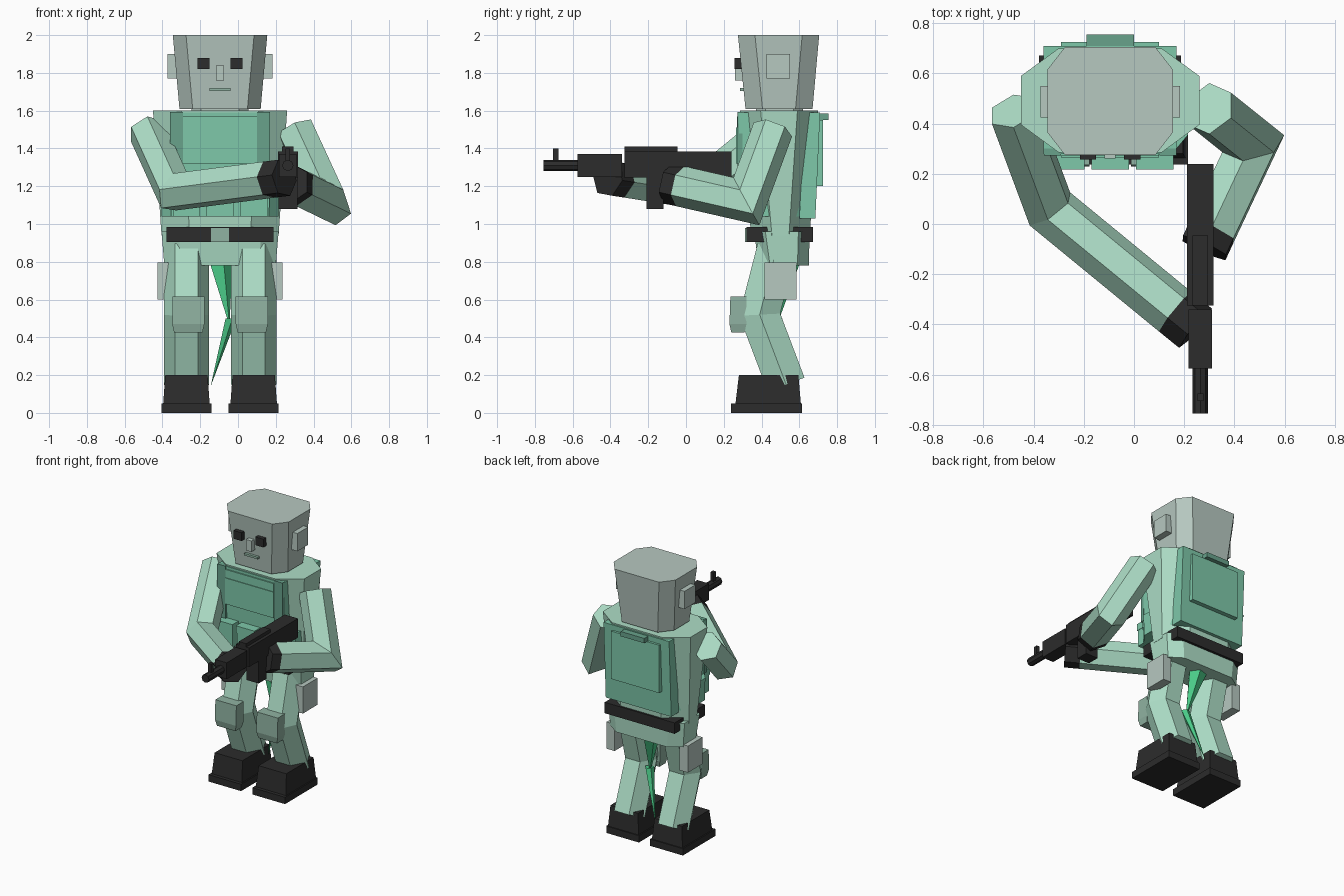
import bpy, bmesh
from math import pi, cos, sin
from mathutils import Vector

if "Cube" in bpy.data.objects:
    bpy.data.objects.remove(bpy.data.objects["Cube"])

CX = -0.095  # body centre line


def material(name, r, g, b):
    m = bpy.data.materials.new(name)
    m.use_nodes = True
    m.diffuse_color = (r, g, b, 1)
    m.node_tree.nodes["Principled BSDF"].inputs["Base Color"].default_value = (r, g, b, 1)
    return m


CLOTH = material("pale green cloth", 0.42, 0.73, 0.57)
SKIN = material("grey green skin", 0.47, 0.58, 0.53)
VEST = material("vest green", 0.21, 0.58, 0.40)
STRAP = material("dark vest green", 0.14, 0.36, 0.26)
PAD = material("pad green", 0.28, 0.45, 0.36)
BLACK = material("black", 0.025, 0.025, 0.025)
SPIKE = material("bright green", 0.07, 0.60, 0.25)


def finish(name, bm, *mats):
    bmesh.ops.recalc_face_normals(bm, faces=bm.faces)
    me = bpy.data.meshes.new(name)
    bm.to_mesh(me)
    bm.free()
    for m in mats:
        me.materials.append(m)
    ob = bpy.data.objects.new(name, me)
    bpy.context.collection.objects.link(ob)
    return ob


def loft(bm, rings):
    """Skin a list of vertex rings and cap both ends."""
    for a, b in zip(rings, rings[1:]):
        for i in range(len(a)):
            j = (i + 1) % len(a)
            bm.faces.new((a[i], a[j], b[j], b[i]))
    bm.faces.new(rings[0])
    bm.faces.new(rings[-1])


def block(name, mat, levels, cut=None):
    """Stack of rectangles (z, x0, x1, y0, y1); cut=(dx, dy) chamfers the corners."""
    bm = bmesh.new()
    rings = []
    for z, x0, x1, y0, y1 in levels:
        if cut:
            a, b = cut
            pts = [(x0 + a, y0), (x1 - a, y0), (x1, y0 + b), (x1, y1 - b),
                   (x1 - a, y1), (x0 + a, y1), (x0, y1 - b), (x0, y0 + b)]
        else:
            pts = [(x0, y0), (x1, y0), (x1, y1), (x0, y1)]
        rings.append([bm.verts.new((x, y, z)) for x, y in pts])
    loft(bm, rings)
    return finish(name, bm, mat)


def box(name, mat, x0, x1, y0, y1, z0, z1):
    return block(name, mat, [(z0, x0, x1, y0, y1), (z1, x0, x1, y0, y1)])


def limb(name, pts, radius, mats, sides=6, turn=0.0):
    """Faceted tube with mitred joints; the last material colours the end segment."""
    pts = [Vector(p) for p in pts]
    dirs = [(b - a).normalized() for a, b in zip(pts, pts[1:])]
    u = dirs[0].cross(Vector((1, 0, 0))).normalized()
    v = dirs[0].cross(u)
    ring = [pts[0] + radius * (u * cos(turn + 2 * pi * i / sides) + v * sin(turn + 2 * pi * i / sides))
            for i in range(sides)]
    bm = bmesh.new()
    rings = [[bm.verts.new(p) for p in ring]]
    for k, d in enumerate(dirs):
        end = pts[k + 1]
        n = (d + dirs[k + 1]).normalized() if k + 1 < len(dirs) else d
        ring = [p + d * ((end - p).dot(n) / d.dot(n)) for p in ring]
        rings.append([bm.verts.new(p) for p in ring])
    loft(bm, rings)
    if len(mats) > 1:
        tip = set(rings[-1])
        for f in bm.faces:
            if any(w in tip for w in f.verts):
                f.material_index = 1
    return finish(name, bm, *mats)


def cone(name, mat, base, tip, radius, sides=5):
    bm = bmesh.new()
    bx, by, bz = base
    ring = [bm.verts.new((bx + radius * cos(2 * pi * i / sides), by + radius * sin(2 * pi * i / sides), bz))
            for i in range(sides)]
    top = bm.verts.new(tip)
    bm.faces.new(ring)
    for i in range(sides):
        bm.faces.new((ring[i], ring[(i + 1) % sides], top))
    finish(name, bm, mat)


# Head and face
block("head", SKIN, [(1.61, CX - .215, CX + .215, .315, .67), (2.0, CX - .25, CX + .25, .275, .705)], (.07, .09))
block("neck", SKIN, [(1.56, CX - .15, CX + .15, .37, .62), (1.63, CX - .15, CX + .15, .37, .62)], (.05, .05))
box("nose", SKIN, CX - .022, CX + .022, .26, .31, 1.76, 1.84)
box("mouth", PAD, CX - .055, CX + .055, .285, .31, 1.705, 1.72)

# Torso, hips and belt
block("torso", CLOTH, [(.94, CX - .31, CX + .31, .345, .655), (1.6, CX - .355, CX + .355, .285, .7)], (.15, .11))
block("hips", CLOTH, [(.78, CX - .295, CX + .295, .385, .65), (.96, CX - .31, CX + .31, .36, .655)], (.09, .06))
box("belt", BLACK, CX - .283, CX + .283, .32, .672, .905, .985)
box("buckle", PAD, CX - .048, CX + .048, .313, .33, .905, .98)

# Vest
block("vest_front", VEST, [(1.04, CX - .26, CX + .26, .29, .38), (1.59, CX - .265, CX + .265, .278, .33)])
block("vest_band", VEST, [(1.04, CX - .31, CX + .31, .30, .6), (1.2, CX - .31, CX + .31, .295, .6)], (.05, .06))
box("chest_panel", VEST, CX - .195, CX + .195, .265, .3, 1.32, 1.51)
box("chest_flap", VEST, CX - .195, CX + .195, .27, .3, 1.51, 1.57)
for i in (-1, 0, 1):
    x = CX + i * .178
    box("pouch", VEST, x - .072, x + .072, .225, .31, 1.04, 1.18)
    box("pouch_flap", VEST, x - .075, x + .075, .218, .31, 1.16, 1.21)
block("vest_back", VEST, [(1.03, CX - .265, CX + .265, .6, .685), (1.59, CX - .265, CX + .265, .63, .71)])
box("back_panel", VEST, CX - .195, CX + .195, .67, .725, 1.2, 1.55)
box("back_handle", STRAP, CX - .095, CX + .095, .7, .755, 1.55, 1.585)

# Paired parts
for s, side in ((1, "left"), (-1, "right")):
    def pair(c, half):
        m = CX + s * c
        return m - half, m + half

    box(side + "_eye", BLACK, *pair(.088, .032), .257, .3, 1.82, 1.88)
    box(side + "_ear", SKIN, *pair(.25, .028), .425, .55, 1.77, 1.9)
    box(side + "_vest_strap", STRAP, *pair(.23, .034), .272, .3, 1.2, 1.592)
    box(side + "_thigh_pouch", SKIN, *pair(.297, .033), .415, .585, .6, .795)
    block(side + "_knee_pad", PAD, [(.425, *pair(.168, .075), .24, .31), (.47, *pair(.168, .085), .23, .32),
                                    (.615, *pair(.168, .085), .235, .32)])
    x = CX + s * .178
    limb(side + "_leg", [(x, .48, .87), (x, .39, .52), (x, .53, .15)], .12, [CLOTH], turn=pi / 6)
    box(side + "_boot_sole", BLACK, *pair(.178, .132), .237, .615, 0, .05)
    block(side + "_boot", BLACK, [(.05, *pair(.178, .123), .262, .608), (.2, *pair(.178, .112), .28, .595)])

# Stray tapered cloth between the legs
cone("hanging_spike_upper", SPIKE, (CX, .54, .79), (-.045, .48, .46), .065)
cone("hanging_spike_lower", SPIKE, (-.04, .48, .5), (-.145, .56, .14), .032)

# Arms, with the hands as the last segment
limb("right_arm", [(-.48, .45, 1.49), (-.335, .06, 1.17), (.165, -.35, 1.235), (.245, -.415, 1.245)],
     .103, [CLOTH, BLACK])
limb("left_arm", [(.30, .46, 1.5), (.475, .32, 1.12), (.31, -.03, 1.2), (.28, -.095, 1.215)],
     .108, [CLOTH, BLACK])

# Rifle
GX = .264
for name, half, y0, y1, z0, z1 in (
        ("rifle_body", .053, -.325, .24, 1.245, 1.385),
        ("rifle_top_cover", .03, -.325, -.045, 1.38, 1.41),
        ("rifle_handguard", .047, -.575, -.34, 1.25, 1.37),
        ("rifle_magazine", .05, -.21, -.12, 1.08, 1.25),
        ("rifle_front_sight", .012, -.705, -.675, 1.33, 1.4)):
    box(name, BLACK, GX - half, GX + half, y0, y1, z0, z1)
limb("rifle_barrel", [(GX, -.57, 1.31), (GX, -.755, 1.31)], .03, [BLACK], sides=8)
